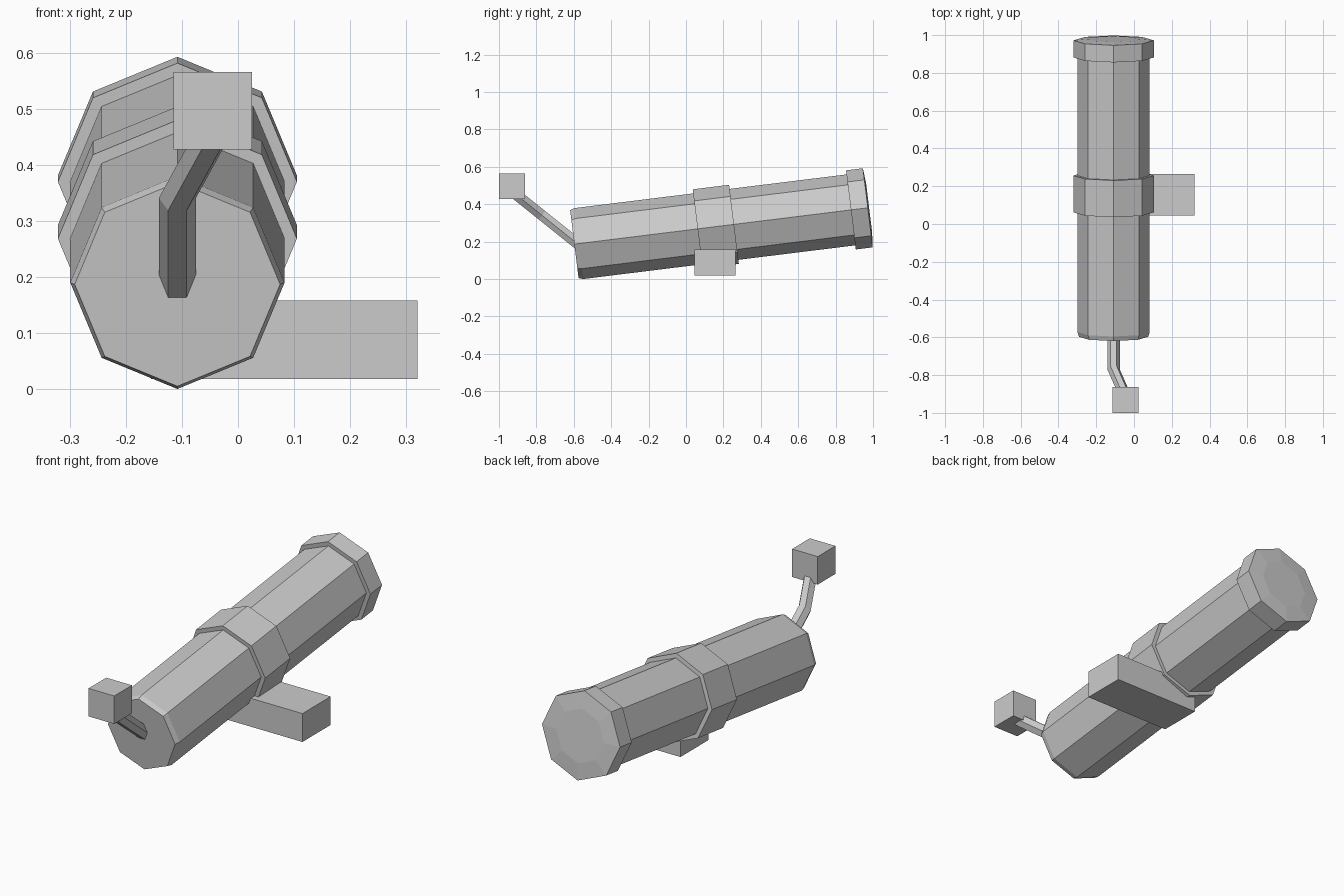
import bpy, bmesh, math
from mathutils import Vector

if "Cube" in bpy.data.objects:
    bpy.data.objects.remove(bpy.data.objects["Cube"])

grey = bpy.data.materials.new("plain_grey")
grey.diffuse_color = (0.6, 0.6, 0.6, 1)
grey.use_nodes = True
grey.node_tree.nodes["Principled BSDF"].inputs["Base Color"].default_value = grey.diffuse_color

# Barrel axis, rising toward the back
TILT = math.radians(7.05)
ORIGIN = Vector((-0.108, -0.597, 0.187))
AXIS = Vector((0, math.cos(TILT), math.sin(TILT)))
UP = Vector((0, -math.sin(TILT), math.cos(TILT)))
SIDE = Vector((1, 0, 0))


def loft(name, rings):
    """Skin a list of equal-sided rings and cap both ends."""
    bm = bmesh.new()
    loops = [[bm.verts.new(p) for p in ring] for ring in rings]
    n = len(loops[0])
    for a, b in zip(loops, loops[1:]):
        for i in range(n):
            j = (i + 1) % n
            bm.faces.new((a[i], a[j], b[j], b[i]))
    bm.faces.new(loops[0])
    bm.faces.new(loops[-1])
    bmesh.ops.recalc_face_normals(bm, faces=bm.faces)
    mesh = bpy.data.meshes.new(name)
    bm.to_mesh(mesh)
    bm.free()
    mesh.materials.append(grey)
    obj = bpy.data.objects.new(name, mesh)
    bpy.context.collection.objects.link(obj)
    return obj


def ring(centre, radius, sides, u, v):
    return [centre + radius * (u * math.cos(a) + v * math.sin(a))
            for a in (math.tau * i / sides for i in range(sides))]


def barrel_part(name, profile):
    """Octagonal part along the barrel from (distance, radius) pairs."""
    loft(name, [ring(ORIGIN + AXIS * t, r, 8, SIDE, UP) for t, r in profile])


def box(name, lo, hi):
    loft(name, [[Vector((x, y, z)) for x, y in
                 ((lo[0], lo[1]), (hi[0], lo[1]), (hi[0], hi[1]), (lo[0], hi[1]))]
                for z in (lo[2], hi[2])])


# Barrel with a chamfered front end
barrel_part("barrel", [(0, 0.183), (0.025, 0.191), (1.52, 0.191)])
barrel_part("middle_band", [(0.664, 0.213), (0.86, 0.213)])
# Rear cap with a slightly raised centre
barrel_part("rear_cap", [(1.49, 0.213), (1.581, 0.213), (1.588, 0.13)])

# Cross support under the middle band
box("support_block", (-0.155, 0.045, 0.018), (0.32, 0.265, 0.158))

# Bent six-sided arm and the block at its tip
arm_up = Vector((0, 0.62, 0.78))
path = [(-0.108, -0.57, 0.181), (-0.108, -0.77, 0.341), (-0.042, -0.92, 0.461)]
loft("bent_arm", [ring(Vector(p), 0.033, 6, SIDE, arm_up) for p in path])
box("tip_block", (-0.115, -1.0, 0.427), (0.025, -0.862, 0.565))
